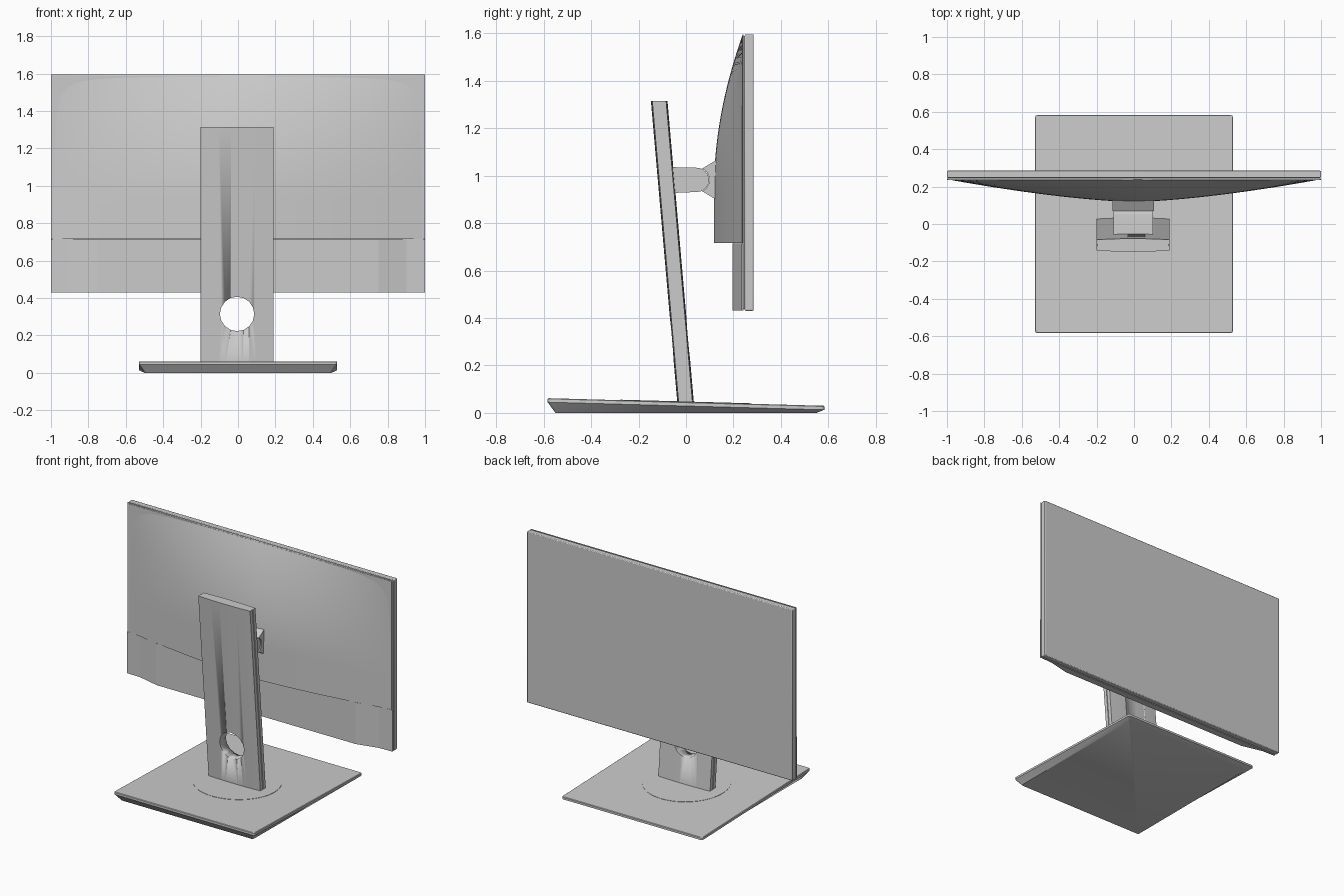
import bpy, bmesh
from math import sin, cos, pi, radians

if "Cube" in bpy.data.objects:
    bpy.data.objects.remove(bpy.data.objects["Cube"])


def finish(name, bm, bevel=0.0, angle=30):
    bmesh.ops.recalc_face_normals(bm, faces=bm.faces)
    me = bpy.data.meshes.new(name)
    bm.to_mesh(me)
    bm.free()
    ob = bpy.data.objects.new(name, me)
    bpy.context.collection.objects.link(ob)
    if bevel:
        m = ob.modifiers.new("bevel", 'BEVEL')
        m.width, m.segments, m.limit_method = bevel, 2, 'ANGLE'
    bpy.ops.object.select_all(action='DESELECT')
    ob.select_set(True)
    bpy.context.view_layer.objects.active = ob
    bpy.ops.object.shade_smooth_by_angle(angle=radians(angle))
    return ob


def loft(name, loops, **kw):
    """Skin equal-length closed point loops and cap both ends."""
    bm = bmesh.new()
    rings = [[bm.verts.new(p) for p in lp] for lp in loops]
    n = len(rings[0])
    for a, b in zip(rings, rings[1:]):
        for i in range(n):
            j = (i + 1) % n
            bm.faces.new((a[i], a[j], b[j], b[i]))
    bm.faces.new(rings[0][::-1])
    bm.faces.new(rings[-1])
    return finish(name, bm, **kw)


def box(name, x, y0, y1, z0, z1, bevel=0.0):
    pts = [(-x, y0), (x, y0), (x, y1), (-x, y1)]
    return loft(name, [[(a, b, z) for a, b in pts] for z in (z0, z1)], bevel=bevel)


def side_prism(name, yz, x0, x1, bevel=0.0):
    return loft(name, [[(x, y, z) for y, z in yz] for x in (x0, x1)], bevel=bevel)


def rounded_rect(hx, hy, r, steps=4):
    pts = []
    for k, (sx, sy) in enumerate([(1, 1), (-1, 1), (-1, -1), (1, -1)]):
        for i in range(steps + 1):
            a = (k + i / steps) * pi / 2
            pts.append((sx * (hx - r) + r * cos(a), sy * (hy - r) + r * sin(a)))
    return pts


def top_z(y):
    return 0.046 - 0.0275 * y


# Base: wedge plate with an undercut rim
outer = rounded_rect(0.53, 0.583, 0.015)
inner = rounded_rect(0.498, 0.55, 0.012)
rim = rounded_rect(0.526, 0.579, 0.012)
loft("base", [[(x, y, 0) for x, y in inner],
              [(x, y, top_z(y) - 0.017) for x, y in outer],
              [(x, y, top_z(y) - 0.003) for x, y in outer],
              [(x, y, top_z(y)) for x, y in rim]])

# Swivel disc lying on the sloped base
circle = [(-0.005 + 0.275 * cos(i * pi / 32), 0.275 * sin(i * pi / 32)) for i in range(64)]
loft("swivel_disc", [[(x, y, top_z(y) + d) for x, y in circle] for d in (-0.008, 0.002)])

# Column: leaning, gently bowed section with a seam groove down each side
N, HX = 12, 0.195


def bow(t):
    return 0.029 + 0.006 * (1 - t * t)


ts = [-1 + 2 * i / N for i in range(N + 1)]
section = [(HX * t, -bow(t)) for t in ts]
section += [(HX, -0.003), (HX - 0.005, -0.003), (HX - 0.005, 0.003), (HX, 0.003)]
section += [(HX * t, bow(t)) for t in reversed(ts)]
section += [(-HX, 0.003), (-HX + 0.005, 0.003), (-HX + 0.005, -0.003), (-HX, -0.003)]
column = loft("stand_column", [[(x - 0.005, y + 0.002 - 0.0875 * z, z) for x, y in section]
                               for z in (0.03, 1.315)])

# Round cable hole through the column
hole = [(-0.005 + 0.092 * cos(i * pi / 8), 0.315 + 0.092 * sin(i * pi / 8)) for i in range(16)]
cutter = loft("cable_hole_cutter", [[(x, y, z) for x, z in hole] for y in (-0.3, 0.3)])
cutter.hide_render = True
cutter.hide_viewport = True
cut = column.modifiers.new("cable_hole", 'BOOLEAN')
cut.operation, cut.solver, cut.object = 'DIFFERENCE', 'EXACT', cutter

# Tilt arm with a rounded nose, and the flared bracket hugging it
nose = [(0.046 + 0.051 * cos(a), 0.982 + 0.051 * sin(a))
        for a in [radians(-90 + 15 * i) for i in range(13)]]
side_prism("tilt_arm", [(-0.075, 0.926)] + nose + [(-0.075, 1.036)], -0.11, 0.102)
hug = [(0.046 + 0.053 * cos(a), 0.982 + 0.053 * sin(a))
       for a in [radians(-65 + 13 * i) for i in range(11)]]
side_prism("screen_bracket", hug + [(0.13, 1.067), (0.13, 0.897)], -0.116, 0.108)

# Screen slab, and the recessed core that leaves a thin seam behind it
box("screen_panel", 1.0, 0.247, 0.285, 0.43, 1.595, bevel=0.005)
box("panel_core", 0.993, 0.236, 0.26, 0.437, 1.588)

# Upper back shell: bulge that fades toward the sides and the top
bm = bmesh.new()
bmesh.ops.create_grid(bm, x_segments=40, y_segments=24, size=1)
for v in bm.verts:
    x, z = v.co.x, 1.155 + 0.44 * v.co.y
    t = max(0, (z - 0.95) / 0.645)
    v.co = (x, 0.239 - 0.121 * (1 - abs(x) ** 1.5) * (1 - t ** 1.9), z)
ext = bmesh.ops.extrude_face_region(bm, geom=bm.faces[:], use_keep_orig=True)
for v in ext["geom"]:
    if isinstance(v, bmesh.types.BMVert):
        v.co.y = 0.243
finish("upper_back_shell", bm)

# Lower back cover: flat middle stepping down to thin ends
half = [(0.75, 0.196), (0.9, 0.232), (1.0, 0.235), (1.0, 0.243)]
plan = half + [(-x, y) for x, y in reversed(half)]
loft("lower_back_cover", [[(x, y, z) for x, y in plan] for z in (0.431, 0.714)], angle=5)
